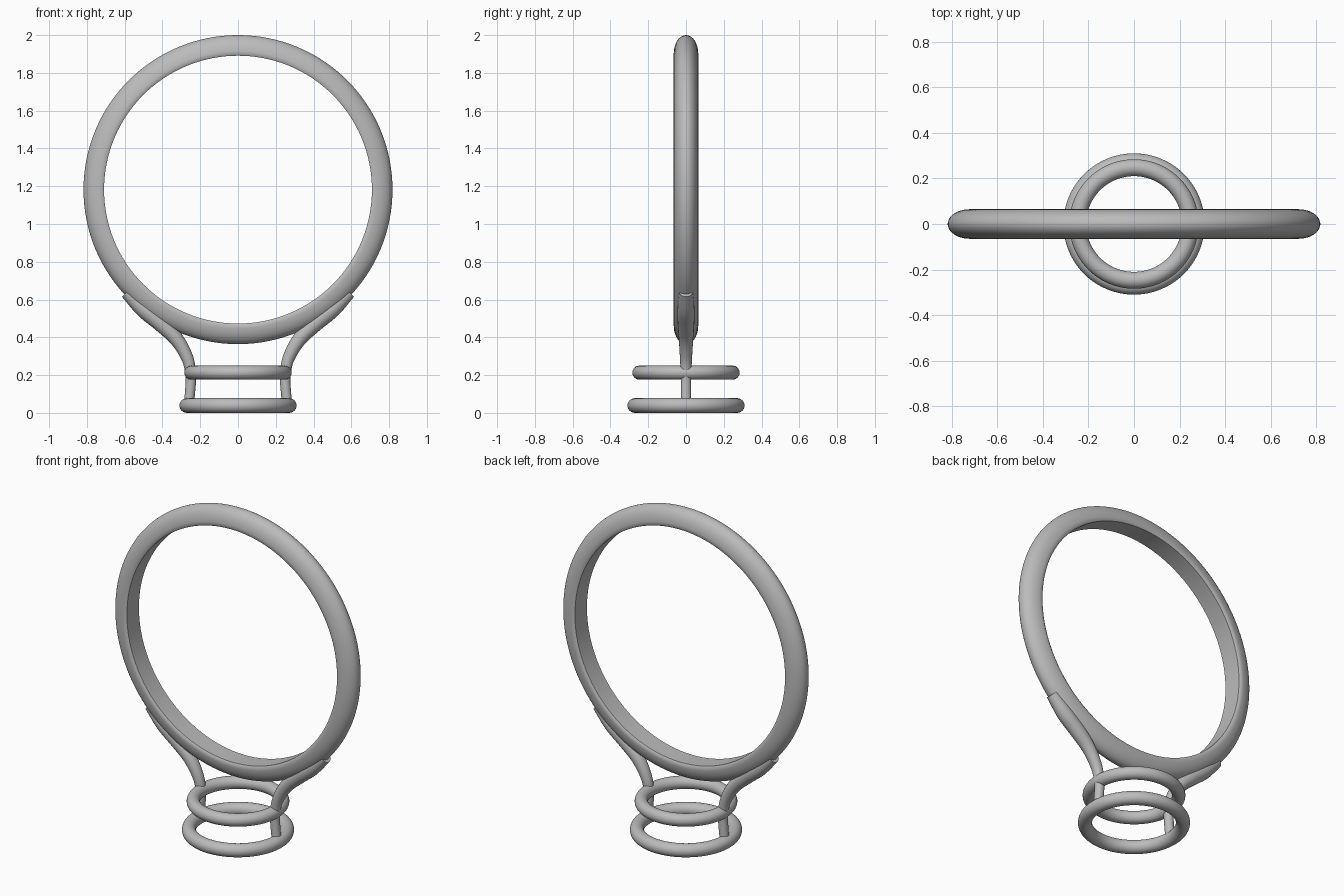
import bpy, bmesh, math
from mathutils import Matrix, Vector

cube = bpy.data.objects.get("Cube")
if cube:
    bpy.data.objects.remove(cube, do_unlink=True)

metal = bpy.data.materials.new("grey_metal")
metal.use_nodes = True
metal.diffuse_color = (0.5, 0.5, 0.5, 1)
metal.node_tree.nodes["Principled BSDF"].inputs["Base Color"].default_value = (0.5, 0.5, 0.5, 1)


def finish(bm, name):
    bmesh.ops.recalc_face_normals(bm, faces=bm.faces)
    mesh = bpy.data.meshes.new(name)
    bm.to_mesh(mesh)
    bm.free()
    mesh.materials.append(metal)
    ob = bpy.data.objects.new(name, mesh)
    bpy.context.collection.objects.link(ob)
    bpy.ops.object.select_all(action='DESELECT')
    ob.select_set(True)
    bpy.context.view_layer.objects.active = ob
    bpy.ops.object.shade_smooth_by_angle(angle=math.radians(40))
    return ob


def loft(bm, loops, closed):
    """Skin a list of equal point loops, closing the sweep or capping its ends."""
    rows = [[bm.verts.new(p) for p in loop] for loop in loops]
    n = len(rows[0])
    for i in range(len(rows) if closed else len(rows) - 1):
        a, b = rows[i], rows[(i + 1) % len(rows)]
        for j in range(n):
            k = (j + 1) % n
            bm.faces.new((a[j], a[k], b[k], b[j]))
    if not closed:
        bm.faces.new(rows[0])
        bm.faces.new(rows[-1])


def revolve(name, profile, height, axis_matrix, steps):
    """Sweep a (radius, offset) profile round an axis."""
    bm = bmesh.new()
    loops = []
    for i in range(steps):
        a = math.tau * i / steps
        loops.append([axis_matrix @ Vector((r * math.cos(a), r * math.sin(a), w))
                      + Vector((0, 0, height)) for r, w in profile])
    loft(bm, loops, True)
    return finish(bm, name)


def circle(major, minor, n=24):
    return [(major + minor * math.cos(math.tau * i / n),
             minor * math.sin(math.tau * i / n)) for i in range(n)]


# Finger band: flat inside, domed outside
dome = [(0.72 + 0.098 * math.sin(math.pi * i / 20), -0.065 * math.cos(math.pi * i / 20))
        for i in range(21)]
band_profile = [(0.709, -0.058)] + dome + [(0.709, 0.058)]
revolve("band", band_profile, 1.182, Matrix.Rotation(math.pi / 2, 3, 'X'), 128)

# Setting rings
revolve("lower_setting_ring", circle(0.271, 0.039), 0.039, Matrix.Identity(3), 96)
revolve("upper_setting_ring", circle(0.247, 0.037), 0.213, Matrix.Identity(3), 96)

# Shoulder prongs: x, z and radius along the path
path = [(0.262, 0.03, 0.027), (0.253, 0.12, 0.027), (0.25, 0.2, 0.028),
        (0.268, 0.29, 0.032), (0.325, 0.39, 0.038), (0.41, 0.475, 0.044),
        (0.5, 0.55, 0.045), (0.59, 0.64, 0.035)]


def spline(pts, sub=6):
    pts = [Vector(p) for p in pts]
    pts = [2 * pts[0] - pts[1]] + pts + [2 * pts[-1] - pts[-2]]
    out = []
    for a, b, c, d in zip(pts, pts[1:], pts[2:], pts[3:]):
        for s in range(sub):
            t = s / sub
            out.append(0.5 * (2 * b + (c - a) * t + (2 * a - 5 * b + 4 * c - d) * t ** 2
                              + (3 * b - a - 3 * c + d) * t ** 3))
    return out + [pts[-2]]


centre = spline(path)
for name, side in (("left_prong", 1), ("right_prong", -1)):
    bm = bmesh.new()
    loops = []
    for i, p in enumerate(centre):
        t = centre[min(i + 1, len(centre) - 1)] - centre[max(i - 1, 0)]
        across = Vector((t.y, 0, -t.x)).normalized()
        loop = []
        for j in range(20):
            a = math.tau * j / 20
            q = Vector((p.x, 0, p.y)) + p.z * (across * math.cos(a) + Vector((0, math.sin(a), 0)))
            loop.append((q.x * side, q.y, q.z))
        loops.append(loop)
    loft(bm, loops, False)
    finish(bm, name)
